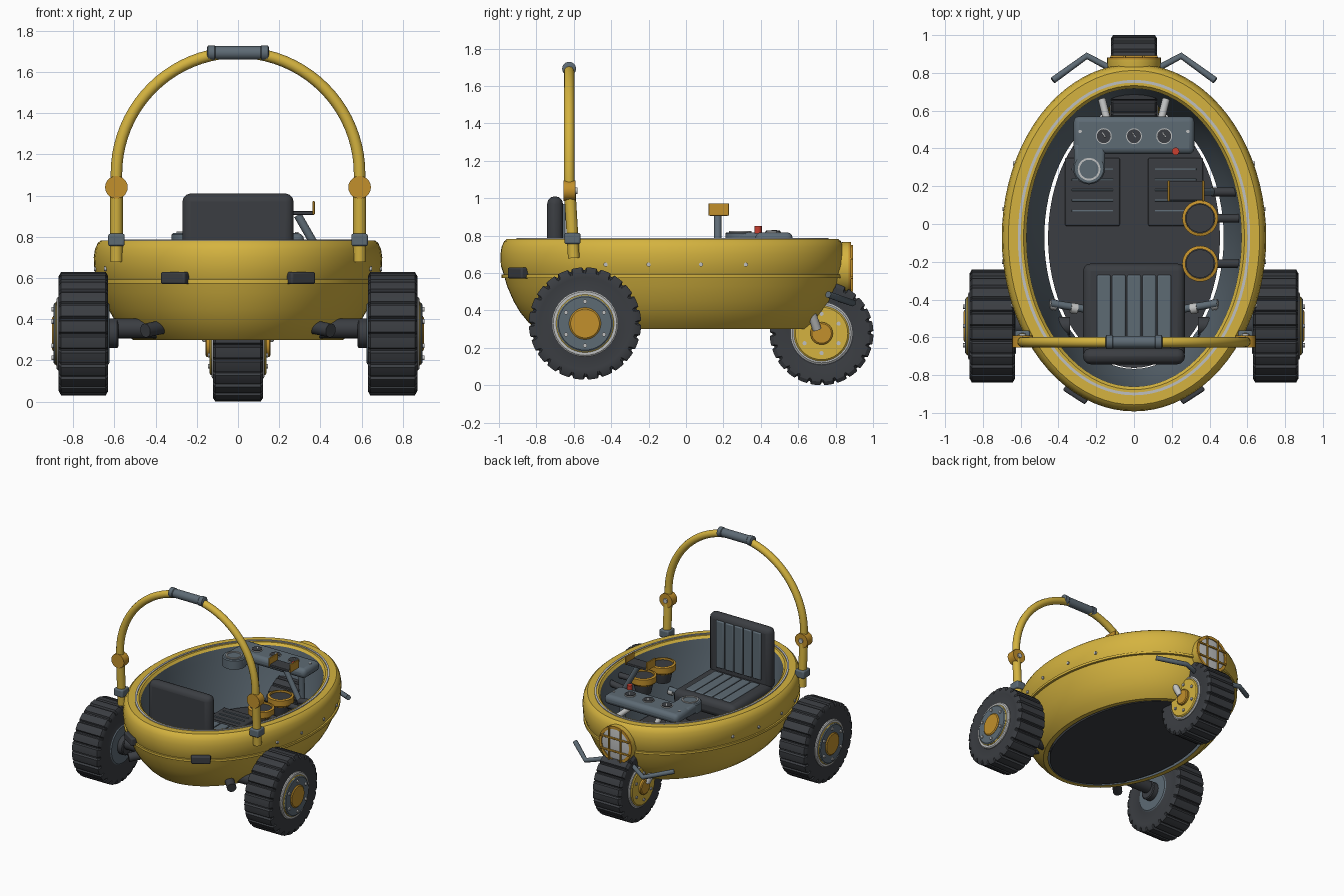
import bpy, bmesh
from math import sin, cos, pi, sqrt, atan2
from mathutils import Vector

cube = bpy.data.objects.get("Cube")
if cube:
    bpy.data.objects.remove(cube)


def material(name, *rgb):
    m = bpy.data.materials.new(name)
    m.use_nodes = True
    m.diffuse_color = (*rgb, 1)
    m.node_tree.nodes["Principled BSDF"].inputs["Base Color"].default_value = (*rgb, 1)
    return m


YELLOW = material("yellow paint", .66, .45, .05)
ORANGE = material("amber trim", .54, .28, .025)
DARK = material("dark rubber", .043, .047, .054)
GREY = material("blue grey", .11, .145, .175)
SILVER = material("light metal", .52, .53, .53)
RED = material("red light", .58, .05, .03)
smooth = []


def add(name, bm, mat, bevel=0):
    bmesh.ops.recalc_face_normals(bm, faces=bm.faces)
    mesh = bpy.data.meshes.new(name)
    bm.to_mesh(mesh)
    bm.free()
    ob = bpy.data.objects.new(name, mesh)
    bpy.context.scene.collection.objects.link(ob)
    mesh.materials.append(mat)
    if bevel:
        mod = ob.modifiers.new("bevel", "BEVEL")
        mod.width, mod.segments = bevel, 3
    smooth.append(ob)
    return ob


def loft(name, rings, mat, caps=False, closed=False):
    bm = bmesh.new()
    rows = [[bm.verts.new(p) for p in ring] for ring in rings]
    pairs = list(zip(rows, rows[1:])) + ([(rows[-1], rows[0])] if closed else [])
    for low, high in pairs:
        for i in range(len(low)):
            bm.faces.new((low[i - 1], low[i], high[i], high[i - 1]))
    if caps:
        bm.faces.new(rows[0])
        bm.faces.new(rows[-1])
    return add(name, bm, mat)


def lathe(name, profile, mat, loc, axis, seg=32, tread=0, caps=True, closed=False):
    # Profile is (radius, distance along axis); tread narrows every fifth outer segment
    def radius(r, i):
        return r - .014 if tread and r > tread and i % 5 == 0 else r
    rings = [[(radius(r, i // 2 if tread else i) * cos(2 * pi * i / seg),
               radius(r, i // 2 if tread else i) * sin(2 * pi * i / seg), h)
              for i in range(seg)] for r, h in profile]
    ob = loft(name, rings, mat, caps, closed)
    ob.location = loc
    ob.rotation_euler = Vector(axis).to_track_quat('Z', 'Y').to_euler()
    return ob


def rod(name, a, b, r, mat):
    d = Vector(b) - Vector(a)
    return lathe(name, [(r, 0), (r, d.length)], mat, a, d, 20)


def box(name, loc, size, mat, bevel=.01, turn=0):
    bm = bmesh.new()
    bmesh.ops.create_cube(bm, size=1)
    bmesh.ops.scale(bm, vec=size, verts=bm.verts)
    ob = add(name, bm, mat, bevel)
    ob.location = loc
    ob.rotation_euler.z = turn
    return ob


def tube(name, points, r, mat):
    cu = bpy.data.curves.new(name, 'CURVE')
    cu.dimensions = '3D'
    cu.bevel_depth, cu.bevel_resolution, cu.use_fill_caps = r, 4, True
    sp = cu.splines.new('POLY')
    sp.points.add(len(points) - 1)
    for p, co in zip(sp.points, points):
        p.co = (*co, 1)
    sp.use_smooth = True
    ob = bpy.data.objects.new(name, cu)
    bpy.context.scene.collection.objects.link(ob)
    cu.materials.append(mat)
    return ob


# Oval hull built from inset ellipses (inset, height)
A, B, CY = .70, .92, -.072


def oval(inset, z, n=80):
    return [((A - inset) * cos(2 * pi * i / n), CY + (B - inset) * sin(2 * pi * i / n), z)
            for i in range(n)]


def hull_x(y):
    return A * sqrt(1 - ((y - CY) / B) ** 2)


def oval_loft(name, profile, mat, **kw):
    return loft(name, [oval(d, z) for d, z in profile], mat, **kw)


oval_loft("hull_shell", [(.225, .30), (.19, .30), (.15, .335), (.105, .39), (.07, .45), (.035, .53),
                         (.015, .60), (.002, .64), (0, .70), (.006, .74), (.02, .77),
                         (.035, .782), (.115, .782), (.13, .765)], YELLOW)
oval_loft("hull_liner", [(.13, .765), (.14, .70), (.17, .50), (.225, .30)], GREY)
oval_loft("rim_strip", [(.085, .78), (.085, .788), (.10, .788), (.10, .78)], SILVER, closed=True)
oval_loft("hull_seam", [(.03, .572), (.006, .574), (.006, .592), (.03, .594)], YELLOW, closed=True)
floor = oval_loft("floor_plate", [(.245, .303), (.245, .33)], DARK, caps=True)
floor.scale.y = 1.02

# Hull side screws
for s in (-1, 1):
    for y in (-.43, -.2, .08, .32):
        x = hull_x(y)
        rod("hull_screw", (s * (x - .02), y, .645), (s * (x + .006), y, .645), .011, SILVER)


# Wheels
def tyre(name, loc, r, w):
    return lathe(name, [(r * .55, -w), (r * .62, -w + .008), (r * .82, -w), (r * .93, -w),
                        (r, -w + .012), (r, w - .012), (r * .93, w), (r * .82, w),
                        (r * .62, w - .008), (r * .55, w)], DARK, loc, (1, 0, 0), 240, r * .9)


def hub(loc, s, steps):
    for name, r, start, end, mat in steps:
        lathe(name, [(r, start), (r, end - .006), (r - .008, end)], mat, loc, (s, 0, 0), 40)


def hub_bolts(loc, s, r, h, count):
    for i in range(count):
        t = 2 * pi * i / count + pi / 2
        p = Vector(loc) + Vector((s * h, r * cos(t), r * sin(t)))
        rod("hub_bolt", p, p + Vector((s * .012, 0, 0)), .011, SILVER)


for s in (-1, 1):
    c = (s * .75, -.54, .33)
    tyre("rear_tyre", c, .30, .12)
    hub(c, s, [("rear_rim", .178, .09, .13, SILVER), ("rear_hub_band", .155, .1, .138, YELLOW),
               ("rear_hub_disc", .15, .1, .144, GREY), ("rear_hub_cap", .085, .1, .152, ORANGE)])
    hub_bolts(c, s, .118, .142, 6)
    hub(c, -s, [("rear_inner_disc", .15, .1, .126, GREY), ("rear_inner_boss", .07, .1, .17, DARK)])
    rod("rear_axle", (s * .34, -.54, .355), (s * .65, -.54, .355), .048, DARK)
    rod("rear_strut", (s * .33, -.60, .37), (s * .45, -.72, .345), .034, DARK)
    c = (0, .725, .277)
    hub(c, s, [("front_rim", .165, .09, .128, SILVER), ("front_hub_disc", .148, .09, .138, YELLOW),
               ("front_hub_cap", .06, .09, .158, ORANGE)])
    hub_bolts(c, s, .105, .134, 6)
    rod("front_fork", (s * .15, .70, .30), (s * .19, .66, .42), .024, SILVER)
    tube("front_bumper_bar", [(s * .08, .80, .47), (s * .25, .89, .44), (s * .43, .76, .485)], .018, GREY)
tyre("front_tyre", (0, .725, .277), .277, .122)

# Headlight with guard
lathe("headlight_housing", [(.13, -.08), (.142, .02), (.142, .035)], YELLOW, (0, .835, .625), (0, 1, 0), 40)
lathe("headlight_lens", [(.12, 0), (.12, .038), (.07, .046)], SILVER, (0, .835, .625), (0, 1, 0), 40)
lathe("headlight_ring", [(.142, .03), (.142, .046), (.12, .046), (.12, .03)], ORANGE,
      (0, .835, .625), (0, 1, 0), 40, caps=False, closed=True)
for k in (-.05, .05):
    box("guard_upright", (k, .887, .625), (.013, .012, .25), ORANGE, .003)
    box("guard_crossbar", (0, .887, .625 + k), (.25, .012, .013), ORANGE, .003)

# Tail lights
for s in (-1, 1):
    turn = s * atan2(.633, .975)
    box("tail_light_case", (s * .305, -.897, .60), (.14, .05, .06), DARK, .01, turn)
    box("tail_light_lens", (s * .292, -.911, .60), (.09, .04, .04), RED, .006, turn)

# Roll bar
arch = [(.59 * cos(pi * i / 40), -.625, 1.105 + .59 * sin(pi * i / 40)) for i in range(41)]
tube("roll_bar_arch", [(.59, -.62, 1.0)] + arch + [(-.59, -.62, 1.0)], .028, YELLOW)
lathe("roll_bar_grip", [(.028, -.15), (.037, -.145), (.037, -.115), (.033, -.11), (.033, .11),
                        (.037, .115), (.037, .145), (.028, .15)], GREY, (0, -.625, 1.692), (1, 0, 0))
for s in (-1, 1):
    rod("roll_bar_post", (s * .59, -.60, .68), (s * .59, -.622, 1.05), .031, YELLOW)
    rod("roll_bar_pivot", (s * .59, -.655, 1.04), (s * .59, -.59, 1.04), .055, ORANGE)
    rod("pivot_bolt", (s * .59, -.60, 1.04), (s * .59, -.58, 1.04), .018, SILVER)
    box("roll_bar_clamp", (s * .59, -.607, .785), (.08, .085, .06), GREY)

# Seat with ribbed padding
box("seat_base", (0, -.465, .42), (.40, .38, .20), DARK, .02)
box("seat_cushion", (0, -.465, .51), (.54, .51, .12), DARK, .04)
box("seat_back", (0, -.70, .77), (.54, .085, .48), DARK, .04)
for i in range(5):
    x = (i - 2) * .08
    box("cushion_rib", (x, -.455, .568), (.072, .37, .02), GREY, .008)
    box("back_rib", (x, -.655, .785), (.072, .02, .37), GREY, .008)
for s in (-1, 1):
    rod("seat_brace", (s * .2, -.46, .42), (s * .44, -.42, .45), .02, GREY)
    for x, y in ((.30, -.45), (.41, -.43)):
        rod("seat_brace_collar", (s * x, y, .43), (s * (x + .035), y + .006, .436), .028, SILVER)

# Foot mats
for s in (-1, 1):
    box("foot_mat", (s * .22, .17, .34), (.29, .36, .03), DARK, .008)
    for i in range(5):
        box("mat_rib", (s * .22, .07 + i * .055, .357), (.22, .01, .01), GREY, .003)

# Instrument console
box("console", (0, .47, .78), (.64, .20, .075), GREY, .03)
box("console_arm", (-.235, .35, .78), (.165, .16, .075), GREY, .02)
lathe("console_lobe", [(.085, -.0375), (.085, .03), (.078, .0375)], GREY, (-.238, .295, .78), (0, 0, 1))
lathe("holder_ring", [(.06, .80), (.06, .825), (.05, .825), (.05, .80)], SILVER,
      (-.238, .29, 0), (0, 0, 1), caps=False, closed=True)
for x in (-.16, 0, .16):
    rod("gauge_bezel", (x, .465, .81), (x, .465, .823), .042, SILVER)
    rod("gauge_face", (x, .465, .81), (x, .465, .827), .037, DARK)
    box("gauge_needle", (x, .472, .828), (.006, .03, .004), SILVER, .001, .6)
rod("console_button", (.22, .385, .81), (.22, .385, .85), .02, RED)
for s in (-1, 1):
    rod("console_screw", (s * .285, .49, .81), (s * .285, .49, .822), .009, SILVER)
    rod("console_strut", (s * .13, .50, .74), (s * .17, .66, .70), .02, SILVER)
    rod("console_leg", (s * .2, .50, .77), (s * .2, .52, .33), .022, GREY)

# Cup holders on the side wall
for y in (.03, -.21):
    lathe("cup_body", [(.055, .62), (.075, .71), (.075, .75)], DARK, (.35, y, 0), (0, 0, 1))
    lathe("cup_ring", [(.082, .70), (.095, .715), (.095, .76), (.078, .765), (.078, .70)], ORANGE,
          (.35, y, 0), (0, 0, 1), caps=False, closed=True)
    rod("cup_bracket", (.42, y, .70), (.555, y, .70), .022, DARK)

# Side tray on an angled arm
rod("tray_arm", (.43, .17, .66), (.29, .17, .905), .02, GREY)
rod("tray_wall_mount", (.41, .17, .68), (.56, .17, .70), .024, DARK)
box("tray_plate", (.275, .175, .915), (.19, .10, .018), DARK, .004)
for x in (.184, .367):
    box("tray_end", (x, .175, .94), (.012, .11, .065), ORANGE, .004)

# Smooth shading with sharp edges kept
bpy.context.view_layer.update()
bpy.ops.object.select_all(action='DESELECT')
for ob in smooth:
    ob.select_set(True)
bpy.context.view_layer.objects.active = smooth[0]
bpy.ops.object.shade_smooth_by_angle()
